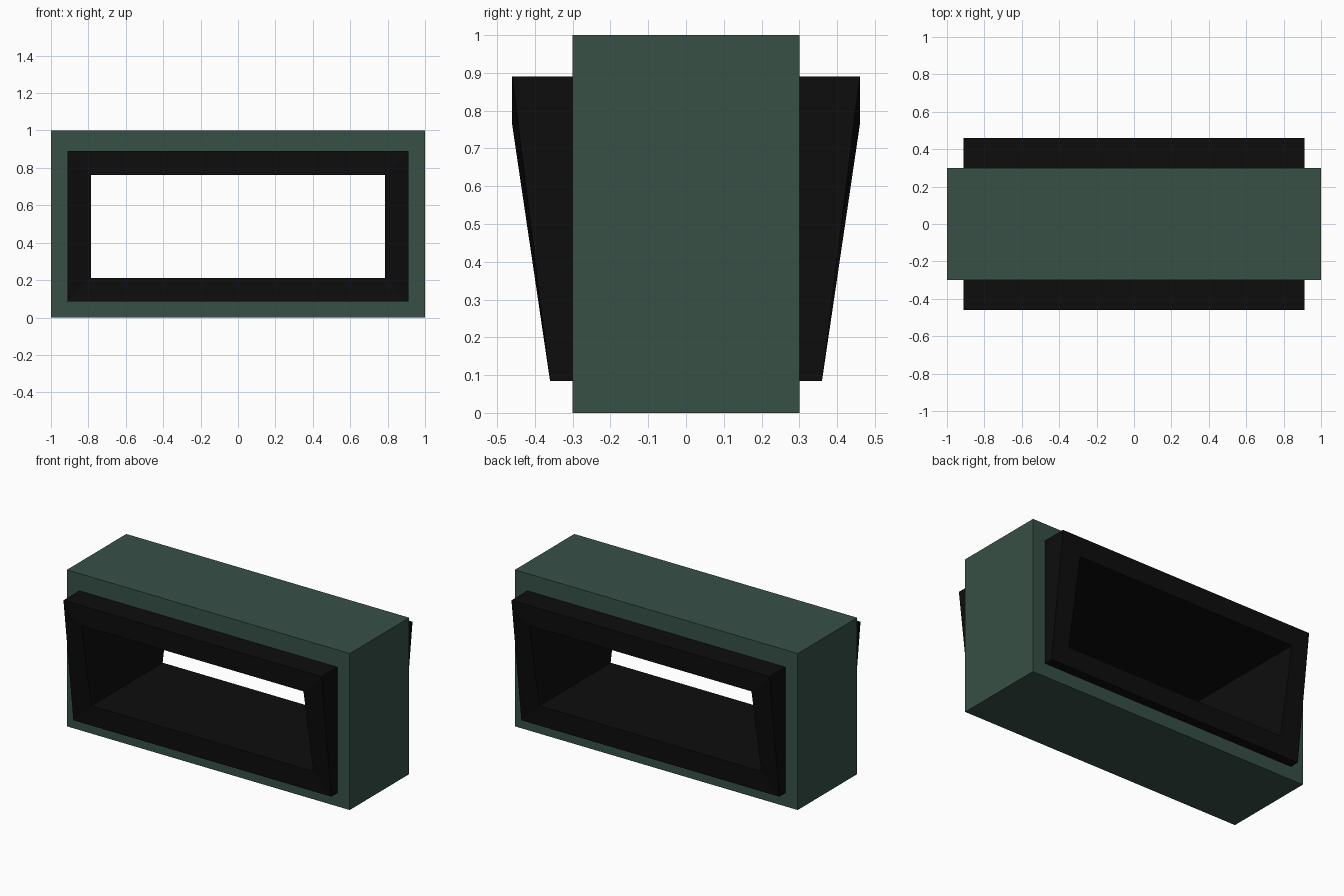
import bpy
import bmesh

cube = bpy.data.objects.get("Cube")
if cube:
    bpy.data.objects.remove(cube, do_unlink=True)


def make_material(name, color):
    mat = bpy.data.materials.new(name)
    mat.use_nodes = True
    mat.diffuse_color = color
    bsdf = next(n for n in mat.node_tree.nodes if n.type == 'BSDF_PRINCIPLED')
    bsdf.inputs["Base Color"].default_value = color
    return mat


def rect(half_width, bottom, top, y_bottom, y_top):
    """Rectangular loop facing along y, optionally leaning outwards at the top."""
    return [(-half_width, y_bottom, bottom), (half_width, y_bottom, bottom),
            (half_width, y_top, top), (-half_width, y_top, top)]


def ring_object(name, front_loops, mat):
    """Skin a closed ring through the front loops and their mirror images."""
    back_loops = [[(x, -y, z) for x, y, z in loop] for loop in reversed(front_loops)]
    bm = bmesh.new()
    loops = [[bm.verts.new(p) for p in loop] for loop in front_loops + back_loops]
    for a, b in zip(loops, loops[1:] + loops[:1]):
        for i in range(4):
            j = (i + 1) % 4
            bm.faces.new((a[i], a[j], b[j], b[i]))
    bmesh.ops.recalc_face_normals(bm, faces=bm.faces)
    mesh = bpy.data.meshes.new(name)
    bm.to_mesh(mesh)
    bm.free()
    mesh.materials.append(mat)
    obj = bpy.data.objects.new(name, mesh)
    bpy.context.collection.objects.link(obj)
    return obj


green = make_material("dark green", (0.038, 0.080, 0.061, 1))
black = make_material("black", (0.004, 0.004, 0.004, 1))

DEPTH = 0.30             # half depth of the casing
LOW, HIGH = 0.36, 0.46   # reach of the leaning trim at its bottom and top
OUTER = (0.912, 0.085, 0.89)
INNER = (0.785, 0.212, 0.762)

# Box casing with an opening for the trim
ring_object("casing", [
    rect(*OUTER, -DEPTH, -DEPTH),
    rect(1.0, 0.0, 1.0, -DEPTH, -DEPTH),
], green)

# Leaning trim on both sides, joined by the tunnel lining
ring_object("trim_and_tunnel", [
    rect(*OUTER, -DEPTH, -DEPTH),
    rect(*OUTER, -LOW, -HIGH),
    rect(*INNER, -LOW, -HIGH),
], black)
